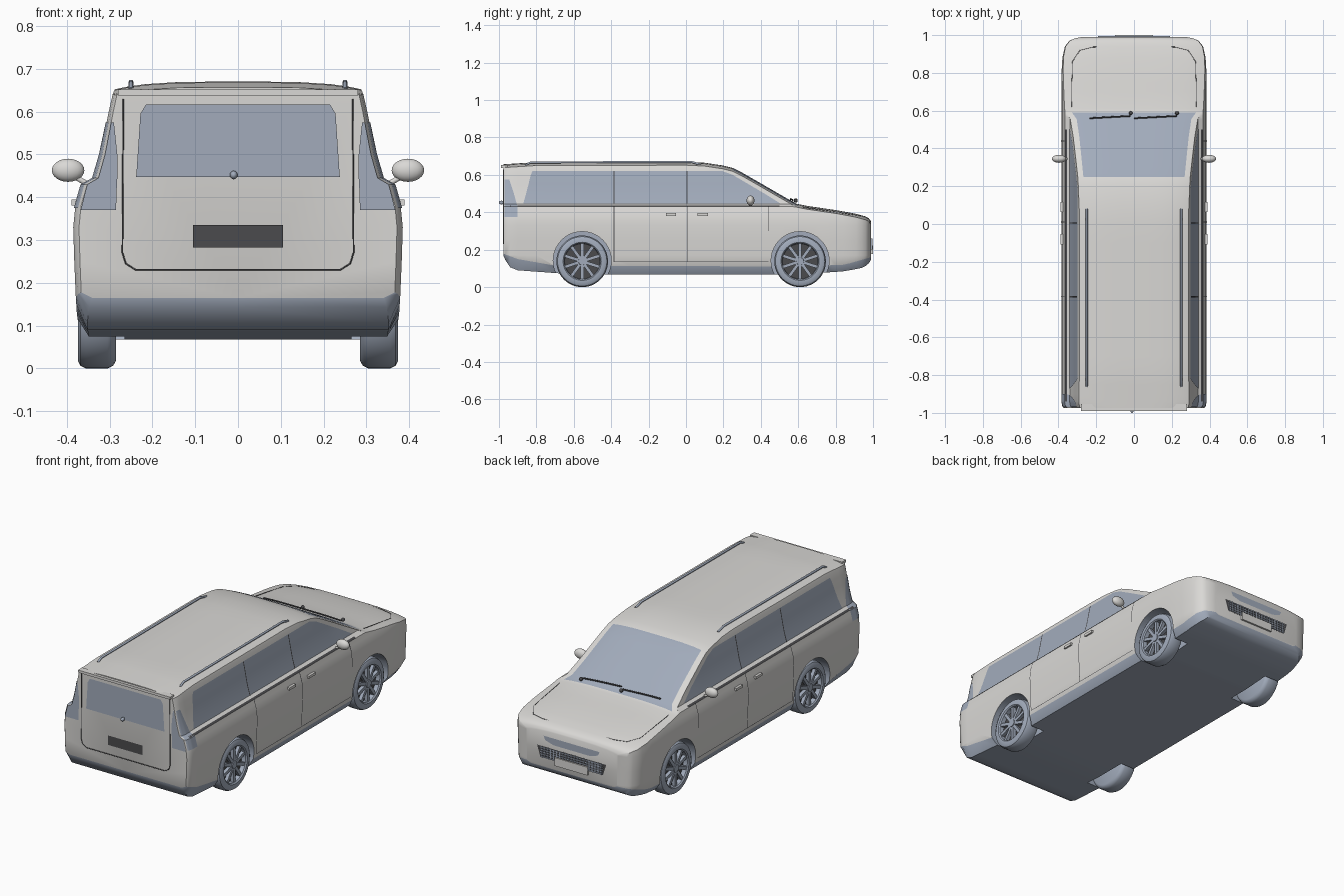
import bpy, bmesh, math
from mathutils import Matrix, Vector

cube = bpy.data.objects.get("Cube")
if cube:
    bpy.data.objects.remove(cube)


def material(name, color):
    m = bpy.data.materials.new(name)
    m.use_nodes = True
    m.diffuse_color = (*color, 1)
    m.node_tree.nodes["Principled BSDF"].inputs["Base Color"].default_value = (*color, 1)
    return m


PAINT = material("light grey paint", (0.70, 0.69, 0.67))
TRIM = material("blue grey glass and trim", (0.36, 0.41, 0.50))
DARK = material("dark grey", (0.07, 0.07, 0.075))


def finish(name, bm, *mats, angle=35):
    mesh = bpy.data.meshes.new(name)
    bm.to_mesh(mesh)
    bm.free()
    ob = bpy.data.objects.new(name, mesh)
    bpy.context.collection.objects.link(ob)
    for m in mats:
        mesh.materials.append(m)
    smooth(ob, angle)
    return ob


def smooth(ob, angle=35):
    bpy.ops.object.select_all(action='DESELECT')
    ob.select_set(True)
    bpy.context.view_layer.objects.active = ob
    bpy.ops.object.shade_smooth_by_angle(angle=math.radians(angle))


def interp(table, v):
    for (a, p), (b, q) in zip(table, table[1:]):
        if v <= b:
            return p + (q - p) * max(0, (v - a) / (b - a))
    return table[-1][1]


# Shape curves: half width by height, then heights and plan taper by length
WIDTH = [(.07, .365), (.12, .376), (.2, .381), (.33, .385), (.38, .38), (.43, .365),
         (.445, .338), (.5, .322), (.6, .302), (.64, .293), (.66, .285)]
TOP = [(-.975, .657), (-.8, .668), (0, .67), (.1, .665), (.2, .65), (.25, .637), (.3, .612),
       (.4, .555), (.5, .497), (.59, .446), (.65, .434), (.8, .412), (.9, .394), (.96, .378),
       (.98, .367), (.99, .35)]
BOTTOM = [(-.975, .165), (-.95, .11), (-.9, .09), (-.6, .068), (.6, .068), (.85, .085),
          (.95, .105), (.98, .13), (.99, .15)]
SILL = [(-.975, .178), (-.9, .15), (-.7, .115), (.6, .11), (.85, .12), (.99, .16)]
TAPER = [(-.975, .965), (-.965, .985), (-.94, 1), (.78, 1), (.88, .985), (.94, .95),
         (.97, .89), (.983, .81), (.99, .72)]
CROWN = 0.018


def side_x(y, z):
    return interp(WIDTH, z) * interp(TAPER, y)


def top_point(y, t):
    edge = interp(TOP, y) - CROWN
    return Vector((side_x(y, edge) * t, y, edge + CROWN * (1 - abs(t) ** 4)))


# Body shell lofted along its length
LEVELS = [.17, .25, .33, .355, .38, .405, .43, .445, .5, .55, .6, .64]
ACROSS = [1, .97, .9, .75, .5, .25, 0]


def half_section(y):
    b, s, e = interp(BOTTOM, y), interp(SILL, y), interp(TOP, y) - CROWN
    pts = [Vector((0, y, b)), Vector((side_x(y, s) * .93, y, b)), Vector((side_x(y, s), y, s))]
    for z in LEVELS:
        z = min(max(z, s), e)
        pts.append(Vector((side_x(y, z), y, z)))
    return pts + [top_point(y, t) for t in ACROSS]


stations = [-.975, -.965, -.94, -.9, -.85] + [-.8 + .1 * i for i in range(10)]
stations += [.15, .2] + [.25 + .017 * i for i in range(21)]
stations += [.61, .65, .7, .75, .8, .84, .88, .91, .94, .96, .97, .977, .983, .987, .99]
bm = bmesh.new()
rings = []
for y in stations:
    half = half_section(y)
    full = half + [Vector((-p.x, p.y, p.z)) for p in half[-2:0:-1]]
    rings.append([bm.verts.new(p) for p in full])
count, n_half = len(rings[0]), len(half)
for i, (r, q) in enumerate(zip(rings, rings[1:])):
    for j in range(count):
        k = (j + 1) % count
        f = bm.faces.new((r[j], q[j], q[k], r[k]))
        seg = min(j, count - 1 - j)
        mid = (stations[i] + stations[i + 1]) / 2
        windshield = .25 < mid < .59 and seg >= n_half - 5
        f.material_index = 1 if seg < 2 or windshield else 0
bm.faces.new(rings[0])
bm.faces.new(rings[-1][::-1])
bmesh.ops.remove_doubles(bm, verts=bm.verts, dist=.0004)
bmesh.ops.dissolve_degenerate(bm, edges=bm.edges, dist=.0001)
bmesh.ops.recalc_face_normals(bm, faces=bm.faces)
body = finish("body", bm, PAINT, TRIM)

# Wheel arches cut from the shell
AXLES = {"rear": -.555, "nose": .61}
for end, y in AXLES.items():
    for s in (1, -1):
        bm = bmesh.new()
        bmesh.ops.create_cone(bm, cap_ends=True, segments=40, radius1=.155, radius2=.155, depth=.24,
                              matrix=Matrix.Translation((s * .385, y, .142)) @ Matrix.Rotation(math.pi / 2, 4, 'Y'))
        for f in bm.faces:
            f.material_index = 1
        cutter = finish("arch_cutter", bm, PAINT, TRIM)
        cutter.hide_render = True
        mod = body.modifiers.new("arch", 'BOOLEAN')
        mod.operation, mod.solver, mod.object = 'DIFFERENCE', 'EXACT', cutter
        bpy.context.view_layer.objects.active = body
        bpy.ops.object.modifier_apply(modifier=mod.name)
        bpy.data.objects.remove(cutter)
smooth(body)


def patch(name, mat, rows, place, flip=False, cols=12):
    """Thin sheet: each row is (height, start, end), put on a surface by place(u, z)."""
    bm = bmesh.new()
    grid = [[bm.verts.new(place(a + (b - a) * i / cols, z)) for i in range(cols + 1)] for z, a, b in rows]
    for r, q in zip(grid, grid[1:]):
        for i in range(cols):
            f = bm.faces.new((r[i], r[i + 1], q[i + 1], q[i]))
            if flip:
                f.normal_flip()
    return finish(name, bm, mat)


def side_patch(name, mat, rows, lift=.003):
    for s, side in ((1, "left"), (-1, "right")):
        patch(f"{side}_{name}", mat, rows, lambda y, z: (s * (side_x(y, z) + lift), y, z), s < 0)


def end_patch(name, mat, rows, y):
    patch(name, mat, rows, lambda x, z: (x, y, z), y > 0)


def tube(name, mat, points, radius):
    cu = bpy.data.curves.new(name, 'CURVE')
    cu.dimensions, cu.bevel_depth, cu.bevel_resolution, cu.use_fill_caps = '3D', radius, 1, True
    sp = cu.splines.new('POLY')
    sp.points.add(len(points) - 1)
    for p, co in zip(sp.points, points):
        p.co = (*co, 1)
    cu.materials.append(mat)
    ob = bpy.data.objects.new(name, cu)
    bpy.context.collection.objects.link(ob)


def solid(name, mat, centre, size, kind="box"):
    bm = bmesh.new()
    m = Matrix.Translation(centre) @ Matrix.Diagonal((*size, 1))
    if kind == "box":
        bmesh.ops.create_cube(bm, size=1, matrix=m)
    else:
        bmesh.ops.create_uvsphere(bm, u_segments=20, v_segments=12, radius=.5, matrix=m)
    return finish(name, bm, mat)


# Side glass, pillars, belt strip, seams and handles
side_patch("side_windows", TRIM, [(.447, -.87, .505), (.5, -.855, .42), (.55, -.842, .335),
                                  (.6, -.83, .25), (.622, -.82, .19)])
side_patch("belt_strip", DARK, [(.431, -.94, .5), (.437, -.94, .5)])
for i, y in enumerate((-.385, .005)):
    side_patch(f"window_divider_{i}", DARK, [(z, y - .003, y + .003) for z in (.447, .5, .6, .622)], .005)
for i, y in enumerate((-.385, .01, .44)):
    low = .3 if y > .4 else .135
    side_patch(f"door_seam_{i}", DARK, [(z, y - .002, y + .002) for z in (low, .33, .38, .43)], .002)
side_patch("lower_door_seam", DARK, [(.133, -.385, .44), (.136, -.385, .44)], .002)
side_patch("tail_light_side", TRIM, [(.375, -.97, -.9), (.43, -.97, -.9), (.445, -.97, -.905),
                                     (.5, -.97, -.92), (.575, -.97, -.945)])
for s, side in ((1, "left"), (-1, "right")):
    for i, y in enumerate((-.08, .09)):
        solid(f"{side}_door_handle_{i}", PAINT, (s * .381, y, .388), (.016, .055, .014))

    # Mirrors and roof rails
    solid(f"{side}_mirror", PAINT, (s * .397, .345, .463), (.076, .042, .054), "ball")
    tube(f"{side}_mirror_stalk", PAINT, [(s * .35, .345, .43), (s * .385, .345, .45)], .007)
    tube(f"{side}_roof_rail", TRIM, [(s * .25, -.86, .652), (s * .25, -.83, .667),
                                     (s * .25, .03, .669), (s * .25, .08, .655)], .006)

    # Tail light face on the tailgate
    end_patch(f"{side}_tail_light", TRIM, [(z, *sorted((s * a, s * side_x(-.975, z)))) for z, a in
              ((.37, .285), (.43, .283), (.445, .282), (.5, .282), (.575, .29))], -.979)

# Tailgate glass, plate recess, seam, camera and spoiler lip
end_patch("rear_window", TRIM, [(.447, -.238, .238), (.46, -.237, .237), (.595, -.228, .228), (.617, -.215, .215)], -.979)
end_patch("rear_plate_recess", DARK, [(.283, -.105, .105), (.335, -.105, .105)], -.979)
loop = [(.268, .63), (.27, .27), (.262, .245), (.24, .231)]
seam = [(x, -.976, z) for x, z in loop] + [(-x, -.976, z) for x, z in loop[::-1]]
tube("tailgate_seam", DARK, seam, .002)
solid("rear_camera", TRIM, (-.01, -.987, .452), (.018, .026, .02), "ball")
solid("spoiler_lip", PAINT, (0, -.972, .645), (.56, .036, .014))

# Nose: lens, mesh grille and plate
end_patch("nose_lens", TRIM, [(.285, -.11, .11), (.3, -.16, .16), (.322, -.17, .17)], .994)
end_patch("grille", DARK, [(.2, -.19, .19), (.262, -.21, .21)], .993)
for i in range(5):
    solid(f"grille_bar_{i}", TRIM, (0, .993, .206 + .0125 * i), (.38, .006, .004))
for i in range(21):
    solid(f"grille_rib_{i}", TRIM, (-.18 + .018 * i, .993, .231), (.004, .006, .06))
solid("nose_plate", PAINT, (0, .994, .2), (.2, .012, .045))

# Hood seam and wipers
hood = [(.62, .9), (.75, .88), (.86, .87), (.92, .78), (.937, .6)]
tube("hood_seam", DARK, [top_point(y, t) for y, t in hood] + [top_point(y, -t) for y, t in hood[::-1]], .0015)
for i, (a, b) in enumerate(((-.7, -.05), (.0, .65))):
    line = [top_point(.56 + .012 * k / 4, a + (b - a) * k / 4) + Vector((0, 0, .009)) for k in range(5)]
    tube(f"wiper_{i}", DARK, line, .004)
    solid(f"wiper_pivot_{i}", DARK, line[-1] + Vector((0, .015, 0)), (.02, .02, .02), "ball")

# Wheels: revolved tyre, dark dish, ten spokes and a hub
TYRE = [(.285, 0), (.285, .12), (.292, .132), (.305, .138), (.355, .138), (.368, .132),
        (.374, .12), (.374, .102), (.368, .096), (.345, .094), (.345, 0)]
for end, y in AXLES.items():
    for s, side in ((1, "left"), (-1, "right")):
        bm = bmesh.new()
        vs = [bm.verts.new((x, 0, r)) for x, r in TYRE]
        es = [bm.edges.new(p) for p in zip(vs, vs[1:])]
        bmesh.ops.spin(bm, geom=vs + es, cent=(0, 0, 0), axis=(1, 0, 0), angle=math.tau, steps=48)
        bmesh.ops.remove_doubles(bm, verts=bm.verts, dist=.0001)
        for f in bm.faces:
            c = f.calc_center_median()
            f.material_index = int(c.x > .34 and math.hypot(c.y, c.z) < .09)
        for k in range(10):
            m = Matrix.Rotation(math.tau * k / 10, 4, 'X') @ Matrix.Translation((.357, 0, .056))
            bmesh.ops.create_cube(bm, size=1, matrix=m @ Matrix.Diagonal((.018, .017, .08, 1)))
        bmesh.ops.create_cone(bm, cap_ends=True, segments=20, radius1=.024, radius2=.02, depth=.024,
                              matrix=Matrix.Translation((.358, 0, 0)) @ Matrix.Rotation(math.pi / 2, 4, 'Y'))
        bmesh.ops.transform(bm, matrix=Matrix.Translation((0, y, .138)) @ Matrix.Diagonal((s, 1, 1, 1)), verts=bm.verts)
        bmesh.ops.recalc_face_normals(bm, faces=bm.faces)
        finish(f"{end}_{side}_wheel", bm, TRIM, DARK)
